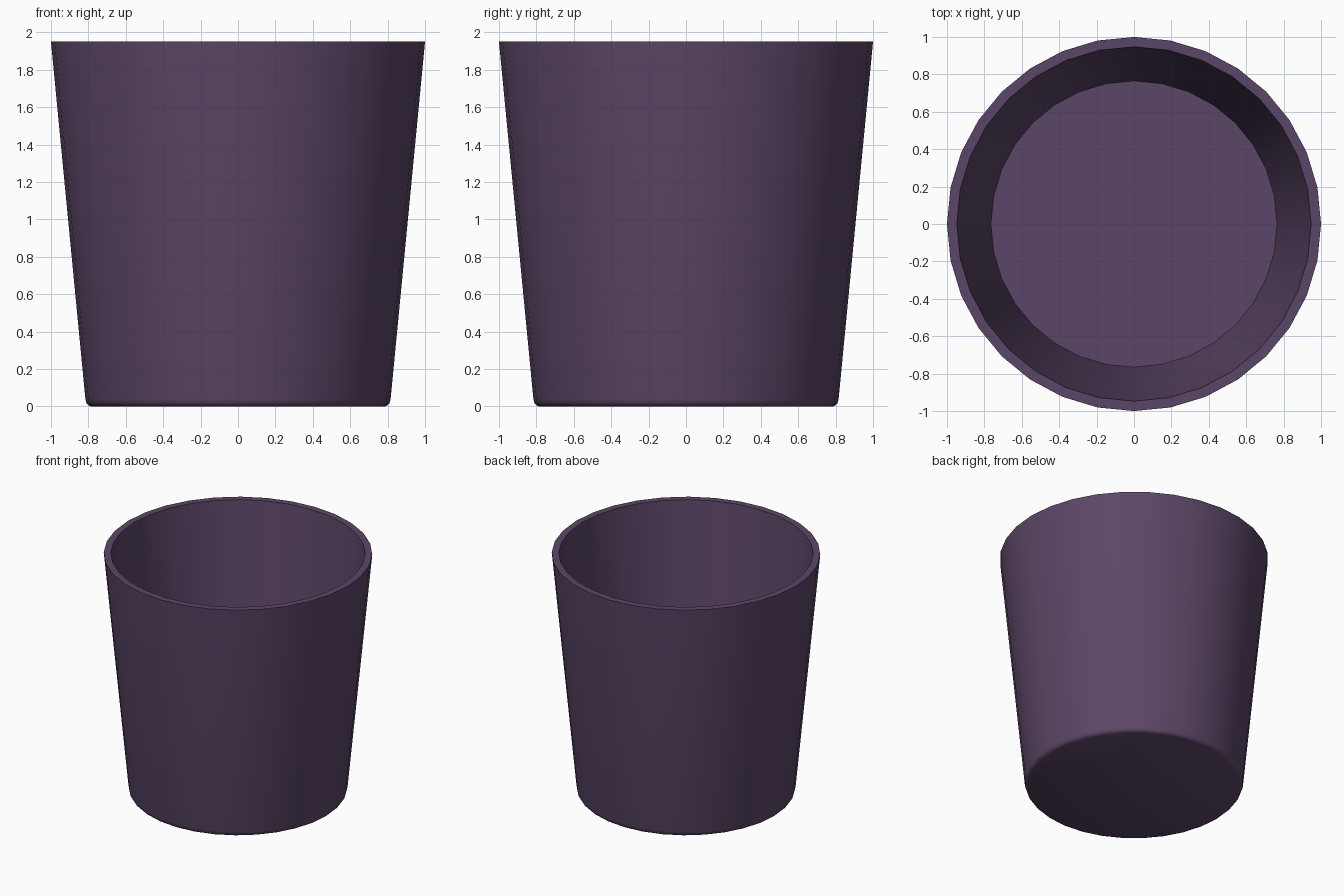
import bpy, bmesh, math

if "Cube" in bpy.data.objects:
    bpy.data.objects.remove(bpy.data.objects["Cube"])

SIDES = 32
# (radius, height) from the underside, up the outer wall, over the rim, down to the inner floor
profile = [(0.785, 0.0), (0.801, 0.007), (0.811, 0.019), (0.816, 0.04),
           (1.0, 1.95), (0.947, 1.95), (0.765, 0.055)]

bm = bmesh.new()
rings = []
for r, z in profile:
    rings.append([bm.verts.new((r * math.cos(2 * math.pi * i / SIDES),
                                r * math.sin(2 * math.pi * i / SIDES), z))
                  for i in range(SIDES)])
for a, b in zip(rings, rings[1:]):
    for i in range(SIDES):
        j = (i + 1) % SIDES
        bm.faces.new((a[i], a[j], b[j], b[i]))

# underside and inner floor
bm.faces.new(rings[0][::-1])
bm.faces.new(rings[-1])
bmesh.ops.recalc_face_normals(bm, faces=bm.faces)

mesh = bpy.data.meshes.new("cup")
bm.to_mesh(mesh)
bm.free()
cup = bpy.data.objects.new("cup", mesh)
bpy.context.collection.objects.link(cup)

# dark purple plastic
mat = bpy.data.materials.new("dark_purple")
mat.diffuse_color = (0.105, 0.062, 0.135, 1)
mat.use_nodes = True
mat.node_tree.nodes["Principled BSDF"].inputs["Base Color"].default_value = mat.diffuse_color
mesh.materials.append(mat)

bpy.context.view_layer.objects.active = cup
cup.select_set(True)
bpy.ops.object.shade_smooth_by_angle(angle=math.radians(40))
